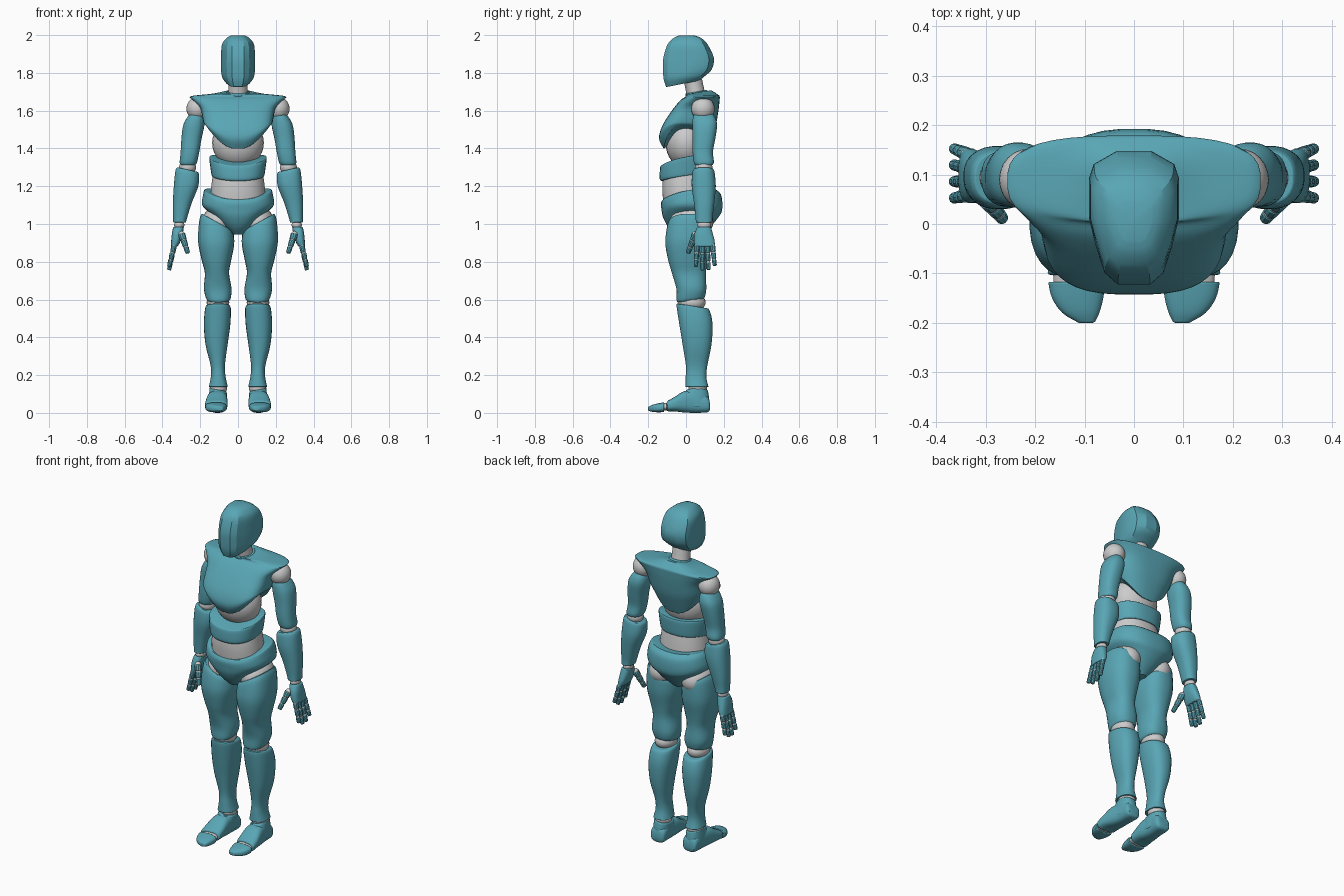
import bpy, bmesh, math
from mathutils import Vector

teal = bpy.data.materials.new("teal_shell")
teal.diffuse_color = (0.1, 0.38, 0.46, 1)


def finish(bm, name, mat=None, mirror=False, bevel=0.0, angle=35):
    """Turn a bmesh into a smooth-shaded object, optionally bevelled and mirrored."""
    bmesh.ops.recalc_face_normals(bm, faces=bm.faces)
    me = bpy.data.meshes.new(name)
    bm.to_mesh(me)
    bm.free()
    ob = bpy.data.objects.new(name, me)
    bpy.context.collection.objects.link(ob)
    if mat:
        me.materials.append(mat)
    bpy.ops.object.select_all(action='DESELECT')
    bpy.context.view_layer.objects.active = ob
    ob.select_set(True)
    bpy.ops.object.shade_smooth_by_angle(angle=math.radians(angle))
    if bevel:
        b = ob.modifiers.new("bevel", 'BEVEL')
        b.width, b.segments, b.angle_limit = bevel, 2, math.radians(50)
    if mirror:
        ob.modifiers.new("mirror", 'MIRROR').use_axis[0] = True
    return ob


def spline(a, b, c, d, t):
    return [0.5 * (2 * q + (r - p) * t + (2 * p - 5 * q + 4 * r - s) * t * t
                   + (3 * q - p - 3 * r + s) * t ** 3) for p, q, r, s in zip(a, b, c, d)]


def ellipse(n, power):
    """Unit superellipse outline."""
    out = []
    for i in range(n):
        a = 2 * math.pi * (i + 0.5) / n
        c, s = math.cos(a), math.sin(a)
        out.append((math.copysign(abs(c) ** (2 / power), c), math.copysign(abs(s) ** (2 / power), s)))
    return out


def loft(name, secs, mat=teal, mirror=True, axis='z', power=2.4, n=28, sub=4,
         bevel=0.006, shape=None, angle=35):
    """Sections: (height, x0, x1, v0, v1, tilt_x, tilt_v, side_lift)."""
    secs = [tuple(s) + (0,) * (8 - len(s)) for s in secs]
    full = []
    for i in range(len(secs) - 1):
        q = secs[max(i - 1, 0)], secs[i], secs[i + 1], secs[min(i + 2, len(secs) - 1)]
        full += [spline(*q, k / sub) for k in range(sub)]
    full.append(secs[-1])
    shape = shape or ellipse(n, power)
    bm = bmesh.new()
    rings = []
    for h, x0, x1, v0, v1, tx, tv, lift in full:
        ring = []
        for u, v in shape:
            x, w = (x0 + x1) / 2 + u * (x1 - x0) / 2, (v0 + v1) / 2 + v * (v1 - v0) / 2
            z = h + tx * u + tv * v + lift * u * u
            ring.append(bm.verts.new((x, w, z) if axis == 'z' else (x, z, w)))
        rings.append(ring)
    m = len(shape)
    for a, b in zip(rings, rings[1:]):
        for i in range(m):
            bm.faces.new((a[i], a[(i + 1) % m], b[(i + 1) % m], b[i]))
    for r in (rings[0], rings[-1]):
        c = bm.verts.new(sum((v.co for v in r), Vector()) / m)
        for i in range(m):
            bm.faces.new((r[i], r[(i + 1) % m], c))
    return finish(bm, name, mat, mirror, bevel, angle)


def ball(name, centre, radii, mirror=True):
    bm = bmesh.new()
    bmesh.ops.create_uvsphere(bm, u_segments=24, v_segments=16, radius=1)
    for v in bm.verts:
        v.co = Vector([c + r * k for c, r, k in zip(centre, radii, v.co)])
    return finish(bm, name, None, mirror)


def digit(name, a, b, r0, r1, parts=3):
    """Finger from a to b: tapered shell segments with grey ball joints."""
    a, b = Vector(a), Vector(b)
    for k in range(parts):
        p, q = a.lerp(b, k / parts), a.lerp(b, (k + 0.88) / parts)
        ra, rb = (r0 + (r1 - r0) * t / parts for t in (k, k + 1))
        bm = bmesh.new()
        bmesh.ops.create_cone(bm, cap_ends=True, segments=10, radius1=ra, radius2=rb, depth=(q - p).length)
        rot = Vector((0, 0, 1)).rotation_difference(q - p).to_matrix().to_4x4()
        bmesh.ops.transform(bm, matrix=rot, verts=bm.verts)
        bmesh.ops.translate(bm, vec=(p + q) / 2, verts=bm.verts)
        finish(bm, f"{name}_segment_{k + 1}", teal, True, 0.004)
        ball(f"{name}_joint_{k + 1}", p, (ra * .85,) * 3)


# Head: faceted helmet, narrow at the face
half = [(.36, -1), (.66, -.82), (.86, -.4), (1, 0), (1, .6), (.9, .8), (.38, 1)]
head_shape = half + [(-u, v) for u, v in reversed(half)]
loft("head", [(1.998, -.035, .035, -.035, .045), (1.985, -.06, .06, -.065, .08),
              (1.95, -.085, .085, -.098, .115), (1.88, -.09, .09, -.12, .147),
              (1.82, -.09, .09, -.122, .137), (1.775, -.083, .083, -.118, .1, 0, .008),
              (1.742, -.06, .06, -.105, .07, 0, .017)],
     mirror=False, shape=head_shape, bevel=.003, angle=25)
loft("neck", [(1.64, -.06, .06, .01, .12), (1.70, -.052, .052, 0, .1), (1.77, -.05, .05, -.015, .085)],
     None, False, power=2)
loft("neck_collar", [(1.675, -.066, .066, .0, .125, 0, .01), (1.70, -.06, .06, -.005, .112, 0, .01)], mirror=False, power=2)

# Torso: chest shell with flared shoulders, grey core, belly band, waist, pelvis
loft("chest", [(1.698, -.075, .075, .005, .135, 0, .01), (1.688, -.15, .15, .0, .165),
               (1.676, -.252, .252, .0, .178), (1.655, -.238, .238, -.03, .178),
               (1.60, -.2, .2, -.075, .172, 0, 0, .015), (1.52, -.188, .188, -.125, .158, 0, 0, .04),
               (1.45, -.182, .182, -.143, .135, 0, 0, .085), (1.395, -.172, .172, -.118, .115, 0, 0, .13)],
     mirror=False, power=2.9, n=40)
ball("torso_core", (0, .0, 1.43), (.137, .108, .135), False)
loft("belly_band", [(1.335, -.148, .148, -.128, .115, 0, .025, .02), (1.325, -.152, .152, -.137, .122, 0, .025, .02),
                    (1.26, -.142, .142, -.14, .118, 0, .018, .01), (1.245, -.137, .137, -.132, .113, 0, .018, .01)],
     mirror=False, n=36)
loft("waist", [(1.29, -.13, .13, -.115, .105), (1.2, -.142, .142, -.126, .12), (1.1, -.15, .15, -.12, .13)],
     None, False, power=2.2)
loft("pelvis", [(1.155, -.178, .178, -.122, .162, 0, .025, .025), (1.13, -.185, .185, -.133, .188, 0, .02, .025),
                (1.075, -.19, .19, -.13, .192, 0, 0, .025), (1.035, -.148, .148, -.122, .172, 0, 0, .02),
                (.985, -.08, .08, -.095, .13), (.945, -.032, .032, -.055, .085)],
     mirror=False, n=36)

# Legs
ball("hip_joint", (.105, .03, 1.01), (.085, .115, .085))
loft("thigh", [(1.01, .03, .192, -.088, .13, .045), (.985, .022, .205, -.1, .135, .035),
               (.9, .02, .212, -.11, .132, .01), (.81, .035, .193, -.095, .115),
               (.74, .047, .176, -.075, .106), (.66, .034, .181, -.052, .108),
               (.61, .038, .17, -.05, .102, 0, .01), (.595, .048, .16, -.045, .095, 0, .01)])
ball("knee_joint", (.106, .032, .585), (.06, .072, .05))
loft("shin", [(.567, .048, .164, -.047, .105, 0, -.012), (.553, .038, .174, -.05, .125, 0, -.01),
              (.47, .04, .181, -.036, .141), (.36, .055, .172, -.018, .135),
              (.25, .069, .145, -.001, .113), (.19, .065, .144, -.002, .108), (.138, .054, .155, -.004, .119)])
ball("ankle_joint", (.104, .062, .13), (.046, .05, .035))
loft("ankle_shell", [(.122, .06, .15, .005, .115, .008), (.08, .058, .155, -.03, .122), (.03, .058, .155, -.04, .12)])
loft("foot", [(.126, .075, .14, .015, .055), (.112, .06, .15, .003, .09), (.05, .06, .155, 0, .115),
              (-.01, .056, .165, .002, .115), (-.06, .055, .173, .008, .085),
              (-.1, .057, .175, .008, .062, -.004)], axis='y', power=2.8)
loft("toe_joint", [(-.085, .065, .165, .012, .056), (-.13, .068, .162, .014, .05)], None, axis='y')
loft("toe_cap", [(-.117, .058, .174, .004, .056), (-.15, .062, .166, .003, .05),
                 (-.18, .07, .145, .006, .042), (-.2, .08, .112, .012, .032)], axis='y', power=2.8)

# Arms
ball("shoulder_joint", (.215, .09, 1.61), (.058, .062, .062))
loft("upper_arm", [(1.585, .19, .252, .045, .14), (1.56, .178, .272, .036, .157),
                   (1.52, .178, .291, .033, .165), (1.45, .193, .3, .035, .155),
                   (1.38, .205, .304, .035, .143), (1.33, .216, .309, .04, .148), (1.312, .225, .305, .048, .142)])
ball("elbow_joint", (.267, .094, 1.3), (.045, .046, .04))
loft("forearm", [(1.288, .215, .322, .042, .145, .012), (1.27, .206, .332, .033, .152, .01),
                 (1.2, .21, .34, .03, .158), (1.11, .245, .345, .042, .15),
                 (1.04, .267, .344, .05, .141), (1.008, .276, .343, .052, .14)])
ball("wrist_joint", (.311, .096, .995), (.027, .036, .025))

# Hands
loft("palm", [(.985, .286, .343, .06, .132), (.95, .292, .35, .045, .142),
              (.91, .304, .354, .042, .152), (.882, .318, .356, .046, .153)], power=2.6, n=20)
for i, (y, tip) in enumerate([(.058, .77), (.086, .75), (.114, .752), (.141, .775)]):
    digit(f"finger_{i + 1}", (.338, y, .884), (.366, y + .006 * (i - 1), tip), .015, .011)
digit("thumb", (.298, .05, .945), (.264, .008, .842), .02, .012)
